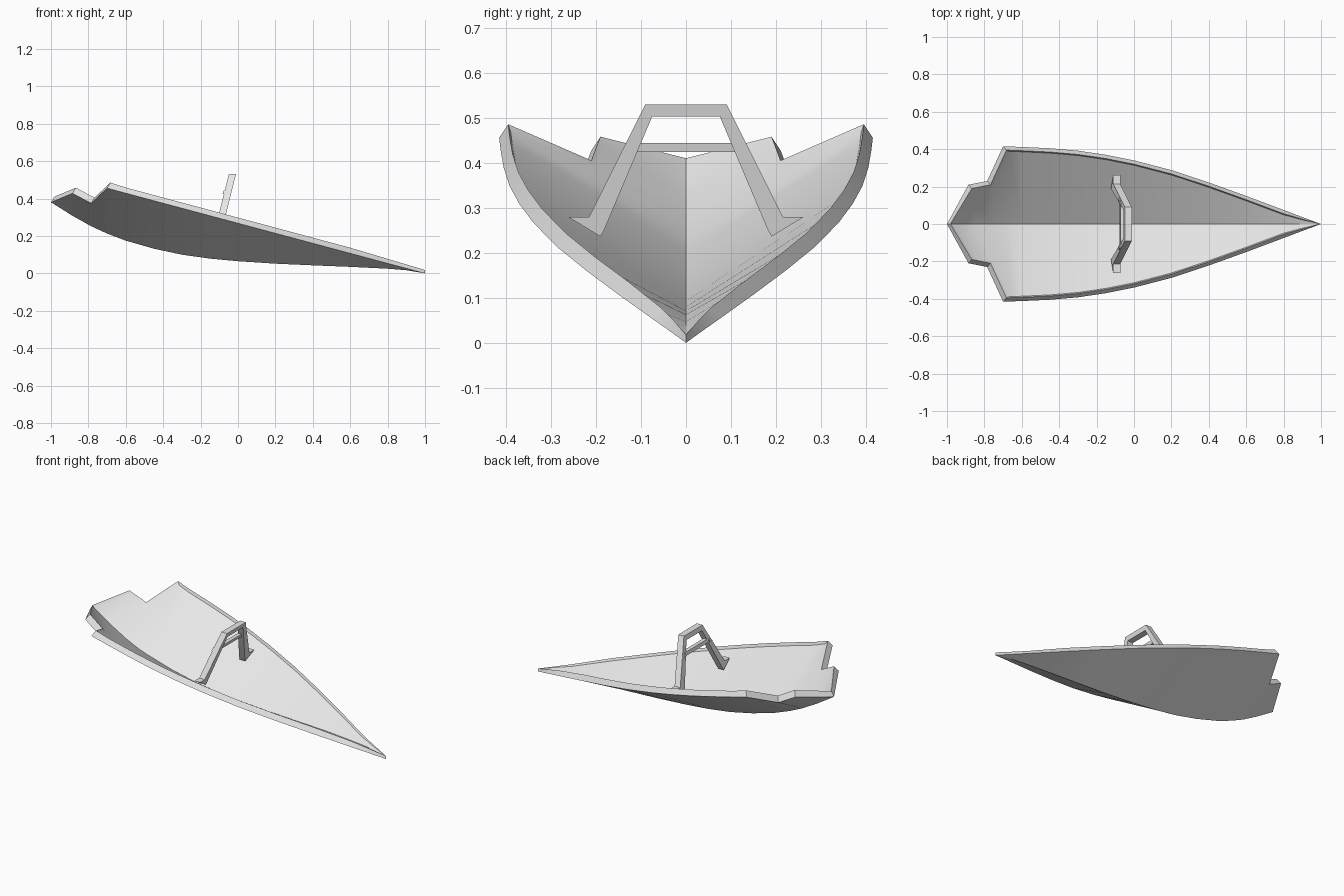
import bpy, bmesh, math

if "Cube" in bpy.data.objects:
    bpy.data.objects.remove(bpy.data.objects["Cube"], do_unlink=True)

grey = bpy.data.materials.new("light grey")
grey.use_nodes = True
colour = (0.8, 0.8, 0.8, 1)
grey.diffuse_color = colour
grey.node_tree.nodes["Principled BSDF"].inputs["Base Color"].default_value = colour


def finish(name, bm):
    """Clean the mesh, orient it and add it to the scene."""
    bmesh.ops.remove_doubles(bm, verts=bm.verts, dist=0.0005)
    bmesh.ops.recalc_face_normals(bm, faces=bm.faces)
    mesh = bpy.data.meshes.new(name)
    bm.to_mesh(mesh)
    bm.free()
    mesh.materials.append(grey)
    obj = bpy.data.objects.new(name, mesh)
    bpy.context.collection.objects.link(obj)
    bpy.context.view_layer.objects.active = obj
    for other in bpy.context.selected_objects:
        other.select_set(False)
    obj.select_set(True)
    bpy.ops.object.shade_smooth_by_angle(angle=math.radians(25))


def rim_height(x):
    return 0.268 * (1 - x)


# Hull stations: x, half width, keel height
stations = [
    (-1, 0, 0.38), (-0.885, 0.21, 0.308), (-0.785, 0.23, 0.252), (-0.7, 0.415, 0.213),
    (-0.6, 0.412, 0.175), (-0.45, 0.405, 0.132), (-0.3, 0.392, 0.1), (-0.15, 0.37, 0.079),
    (0, 0.34, 0.065), (0.2, 0.288, 0.052), (0.4, 0.222, 0.043), (0.6, 0.15, 0.035),
    (0.8, 0.075, 0.025), (0.9, 0.037, 0.017), (1, 0, 0),
]
stern_rim = {-1: 0.38, -0.885: 0.428, -0.785: 0.375}


def hull_ring(x, width, keel):
    """Closed section: outside, square rim, small step, recessed inside."""
    rim = stern_rim.get(x, rim_height(x))
    stern = 1 if x <= -0.7 else 0
    thin = min(1, 0.6 + (1 - x))
    lip_y = width - min(0.02, 0.3 * width)
    in_y = width - min(0.026, 0.4 * width)
    if stern:
        slope = 0.62
    else:
        slope = (rim - keel) / width if width else 0
    lip = (x + 0.018 * stern, lip_y, rim + 0.03 * thin)
    floor = keel + 0.028 * thin - 0.015 * stern
    inside = (x + 0.03 * stern, in_y, floor + slope * in_y)
    outside = (x, width, rim)

    def flip(p):
        return (p[0], -p[1], p[2])

    return [flip(outside), (x, 0, keel), outside, lip, inside,
            (inside[0], 0, floor), flip(inside), flip(lip)]


# Hull
bm = bmesh.new()
rings = [[bm.verts.new(p) for p in hull_ring(*s)] for s in stations]
for a, b in zip(rings, rings[1:]):
    for i in range(len(a)):
        j = (i + 1) % len(a)
        bm.faces.new((a[i], a[j], b[j], b[i]))
finish("hull", bm)


def leaning_plate(name, outline, depth, shift=0):
    """Extrude a y-z outline along x, leaning forward with height."""
    bm = bmesh.new()
    sides = []
    for sign in (-1, 1):
        sides.append([bm.verts.new((-0.1 + 0.25 * (z - 0.25) + shift + sign * depth / 2, y, z))
                      for y, z in outline])
    back, front = sides
    n = len(outline)
    for i in range(n):
        j = (i + 1) % n
        bm.faces.new((back[i], back[j], front[j], front[i]))
    for side in sides:
        bm.faces.new(side)
    finish(name, bm)


# Open arch with splayed feet, mirrored across the middle
outer = [(0.262, 0.28), (0.215, 0.28), (0.09, 0.53)]
inner = [(0.075, 0.503), (0.18, 0.255), (0.19, 0.236)]
outline = outer + [(-y, z) for y, z in outer[::-1] + inner[::-1]] + inner
leaning_plate("arch", outline, 0.038)

# Cross bar and its end joints
leaning_plate("cross_bar", [(-0.115, 0.444), (0.115, 0.444), (0.12, 0.424), (-0.12, 0.424)],
              0.024, -0.008)
for side, name in ((1, "left_joint"), (-1, "right_joint")):
    leaning_plate(name, [(side * y, z) for y, z in
                         ((0.11, 0.44), (0.127, 0.442), (0.14, 0.424), (0.115, 0.424))], 0.044, -0.004)
